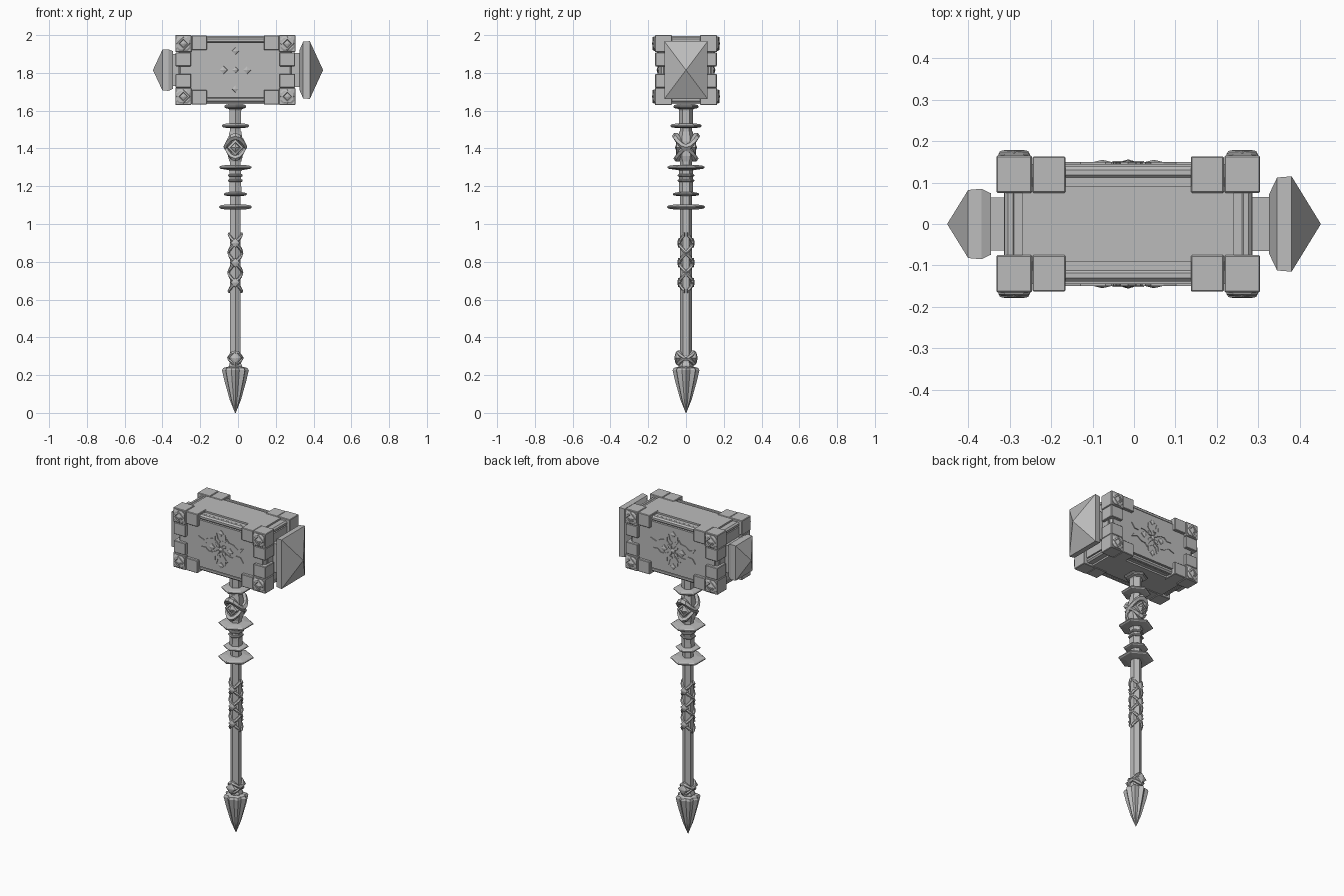
import bpy, bmesh, math
from mathutils import Matrix, Vector

cube = bpy.data.objects.get("Cube")
if cube:
    bpy.data.objects.remove(cube, do_unlink=True)

steel = bpy.data.materials.new("grey steel")
steel.diffuse_color = (0.5, 0.5, 0.5, 1)
steel.use_nodes = True
steel.node_tree.nodes["Principled BSDF"].inputs["Base Color"].default_value = (0.5, 0.5, 0.5, 1)

CX, CZ = -0.014, 1.815        # centre of the hammer head; the shaft shares CX
SIGNS = (-1, 1)


def finish(name, bm):
    bmesh.ops.recalc_face_normals(bm, faces=bm.faces)
    mesh = bpy.data.meshes.new(name)
    bm.to_mesh(mesh)
    bm.free()
    mesh.materials.append(steel)
    obj = bpy.data.objects.new(name, mesh)
    bpy.context.collection.objects.link(obj)
    return obj


def bridge(bm, a, b):
    n = len(a)
    for i in range(n):
        bm.faces.new((a[i], a[(i + 1) % n], b[(i + 1) % n], b[i]))


def loft(name, rings, closed=False):
    """Skin a list of point rings, capping the ends unless closed."""
    bm = bmesh.new()
    loops = [[bm.verts.new(p) for p in ring] for ring in rings]
    for a, b in zip(loops, loops[1:]):
        bridge(bm, a, b)
    if closed:
        bridge(bm, loops[-1], loops[0])
    else:
        bm.faces.new(loops[0])
        bm.faces.new(loops[-1])
    return finish(name, bm)


def box(name, center, half, bevel=0.0):
    bm = bmesh.new()
    bmesh.ops.create_cube(bm, size=2, matrix=Matrix.Translation(center) @ Matrix.Diagonal((*half, 1)))
    if bevel:
        bmesh.ops.bevel(bm, geom=bm.edges[:], offset=bevel, segments=1, affect='EDGES')
    return finish(name, bm)


def turned(name, profile, sides=6, flute=1.0):
    """Stack of polygon rings from (radius, z); flute pulls in every other corner."""
    n = sides if flute == 1 else sides * 2
    rings = []
    for r, z in profile:
        ring = []
        for i in range(n):
            a = math.pi / 2 + math.tau * i / n
            k = r * (flute if flute != 1 and i % 2 else 1)
            ring.append((CX + k * math.cos(a), k * math.sin(a), z))
        rings.append(ring)
    return loft(name, rings)


def bar(name, axis, center, half, radius):
    """Eight-sided moulding rod along an axis."""
    u, v = [i for i in range(3) if i != axis]
    rings = []
    for s in SIGNS:
        ring = []
        for i in range(8):
            p = list(center)
            p[axis] += s * half
            p[u] += radius * math.cos(math.tau * (i + .5) / 8)
            p[v] += radius * math.sin(math.tau * (i + .5) / 8)
            ring.append(p)
        rings.append(ring)
    return loft(name, rings)


def stud(name, x, z, y, side, layers, sides=4):
    """Faceted diamond stud on the front or back; layers are (radius, height)."""
    return loft(name, [[(x + r * math.cos(math.tau * i / sides), side * (y + h),
                         z + r * math.sin(math.tau * i / sides))
                        for i in range(sides)] for r, h in layers])


def band(name, path, width, thick, closed=False):
    """Ridged strap wrapped round the shaft; path gives (angle, radius, z)."""
    rings = []
    for a, r, z in path:
        out = Vector((math.cos(a), math.sin(a), 0))
        base = Vector((CX, 0, z))
        rings.append([base + out * (r - thick) + Vector((0, 0, -width)),
                      base + out * (r - thick / 3) + Vector((0, 0, -width)),
                      base + out * r,
                      base + out * (r - thick / 3) + Vector((0, 0, width)),
                      base + out * (r - thick) + Vector((0, 0, width))])
    return loft(name, rings, closed)


def saddle(name, z, rise, radius, width, thick):
    """Closed strap that rises at the front and back and dips at the sides."""
    path = []
    for i in range(16):
        a = math.tau * i / 16
        path.append((a, radius * (1 + .2 * abs(math.sin(a))), z - rise * math.cos(2 * a)))
    return band(name, path, width, thick, True)


# Stepped head block
for i, half in enumerate([(.255, .09, .18), (.275, .112, .17), (.285, .145, .145), (.30, .112, .145)]):
    box(f"head_core_{i}", (CX, 0, CZ), half)

# Moulding rods along every edge of the head
for s in SIGNS:
    for t in SIGNS:
        bar("long_moulding", 0, (CX, s * .124, CZ + t * .158), .22, .016)
        bar("cross_moulding", 1, (CX + s * .284, 0, CZ + t * .158), .1, .016)
        bar("upright_moulding", 2, (CX + s * .284, t * .124, CZ), .12, .016)

# Corner brackets: a corner block with one arm along the head and one upright arm
for sx in SIGNS:
    for sy in SIGNS:
        for sz in SIGNS:
            x, y, z = CX + sx * .275, sy * .12, CZ + sz * .14
            box("corner_block", (x, y, z), (.043, .045, .045), .003)
            box("bracket_arm", (CX + sx * .191, sy * .119, CZ + sz * .1445), (.04, .044, .039), .003)
            box("bracket_upright", (x, sy * .119, CZ + sz * .057), (.041, .044, .037), .003)
            pad = [[(x + k * dx, sy * h, z + k * dz) for dx, dz in
                    ((-1, -.6), (-.6, -1), (.6, -1), (1, -.6), (1, .6), (.6, 1), (-.6, 1), (-1, .6))]
                   for k, h in ((.038, .16), (.038, .169), (.03, .174))]
            loft("rivet_pad", pad)
            stud("rivet_diamond", x, z, .17, sy,
                 [(.037, 0), (.034, .006), (.024, .008), (.02, .004), (.004, .009)])


# Pyramid striking faces, large on one end and small on the other
def striker(name, sections):
    loft(name, [[(x, y * sy, CZ + z * sz) for sy, sz in ((-1, -1), (1, -1), (1, 1), (-1, 1))]
                for x, y, z in sections])


striker("large_striker", [(.27, .065, .09), (.325, .065, .09), (.325, .07, .105), (.345, .112, .15),
                          (.38, .115, .153), (.45, .001, .001)])
striker("small_striker", [(-.29, .064, .085), (-.345, .064, .085), (-.345, .074, .1), (-.368, .085, .11),
                          (-.40, .082, .108), (-.45, .001, .001)])


# Raised flame ornament, one quarter reflected to all four on both broad faces
def plate(name, outline, side, mx, mz, height=.007):
    loft(name, [[(CX + mx * x, side * y, CZ + mz * z) for x, z in outline] for y in (.14, .145 + height)])


FLAME = [(.02, .035), (.04, .05), (.04, .075), (.055, .055), (.085, .05), (.115, .03), (.155, .045),
         (.135, .015), (.105, .012), (.085, .03), (.06, .03), (.04, .02)]
CROWN = [(.004, .05), (.02, .06), (.03, .095), (.035, .06), (.024, .042), (.01, .036)]
PETAL = [(.006, .006), (.012, .028), (.038, .036), (.03, .012)]
for side in SIGNS:
    for mx in SIGNS:
        for mz in SIGNS:
            plate("flame_scroll", FLAME, side, mx, mz, .005)
            plate("flame_crown", CROWN, side, mx, mz, .004)
            plate("petal", PETAL, side, mx, mz)
        stud("ornament_side_gem", CX + mx * .062, CZ, .14, side, [(.022, 0), (.02, .01), (.003, .014)])
        stud("ornament_tip_gem", CX, CZ + mx * .1, .14, side, [(.02, 0), (.018, .009), (.003, .013)])
    stud("ornament_center", CX, CZ, .14, side, [(.018, 0), (.016, .011), (.003, .015)])

# Shaft and its hexagonal collars
turned("shaft", [(.032, .22), (.032, 1.65)])
for name, z, r, h in [("head_collar", 1.622, .066, .014), ("neck_collar", 1.52, .083, .013),
                      ("upper_guard", 1.3, .098, .013), ("upper_bead", 1.257, .045, .01),
                      ("lower_bead", 1.23, .045, .01), ("middle_collar", 1.158, .07, .011),
                      ("lower_guard", 1.09, .1, .014)]:
    turned(name, [(r * .55, z - h), (r * .92, z - h * .6), (r, z - h * .2), (r, z + h * .2),
                  (r * .92, z + h * .6), (r * .55, z + h)])
turned("neck_sleeve", [(.036, 1.53), (.036, 1.6), (.045, 1.62)])
turned("guard_sleeve", [(.038, 1.15), (.036, 1.2), (.036, 1.28), (.05, 1.3)])

# Woven knot below the head
turned("knot_core", [(.036, 1.33), (.045, 1.36), (.045, 1.44), (.036, 1.49)])
saddle("knot_upper_band", 1.435, .03, .062, .017, .032)
saddle("knot_lower_band", 1.375, -.028, .055, .015, .03)
for side in SIGNS:
    stud("knot_gem", CX, 1.405, .03, side, [(.045, 0), (.042, .02), (.028, .024), (.024, .018), (.003, .028)])

# Braided grip: two crossing pairs of straps
for turn in SIGNS:
    for start in (0, math.pi):
        path = []
        for i in range(25):
            z = .645 + .3 * i / 24
            path.append((math.pi / 2 + start + turn * math.tau * (z - .795) / .21, .042, z))
        band("grip_strap", path, .011, .014)
for z in (.69, .795, .9):
    for side in SIGNS:
        stud("grip_gem", CX, z, .03, side, [(.026, 0), (.024, .011), (.004, .016)])

# Pommel ring with gems, then the fluted spike
saddle("pommel_upper_band", .303, .016, .043, .011, .02)
saddle("pommel_lower_band", .277, -.016, .043, .011, .02)
for side in SIGNS:
    stud("pommel_gem", CX, .29, .03, side, [(.036, 0), (.034, .022), (.022, .027), (.004, .031)])
turned("pommel_neck", [(.036, .23), (.04, .25), (.032, .27)])
turned("pommel_spike", [(.035, .245), (.064, .238), (.071, .226), (.058, .17), (.03, .07), (.002, .0)], 8, .78)
